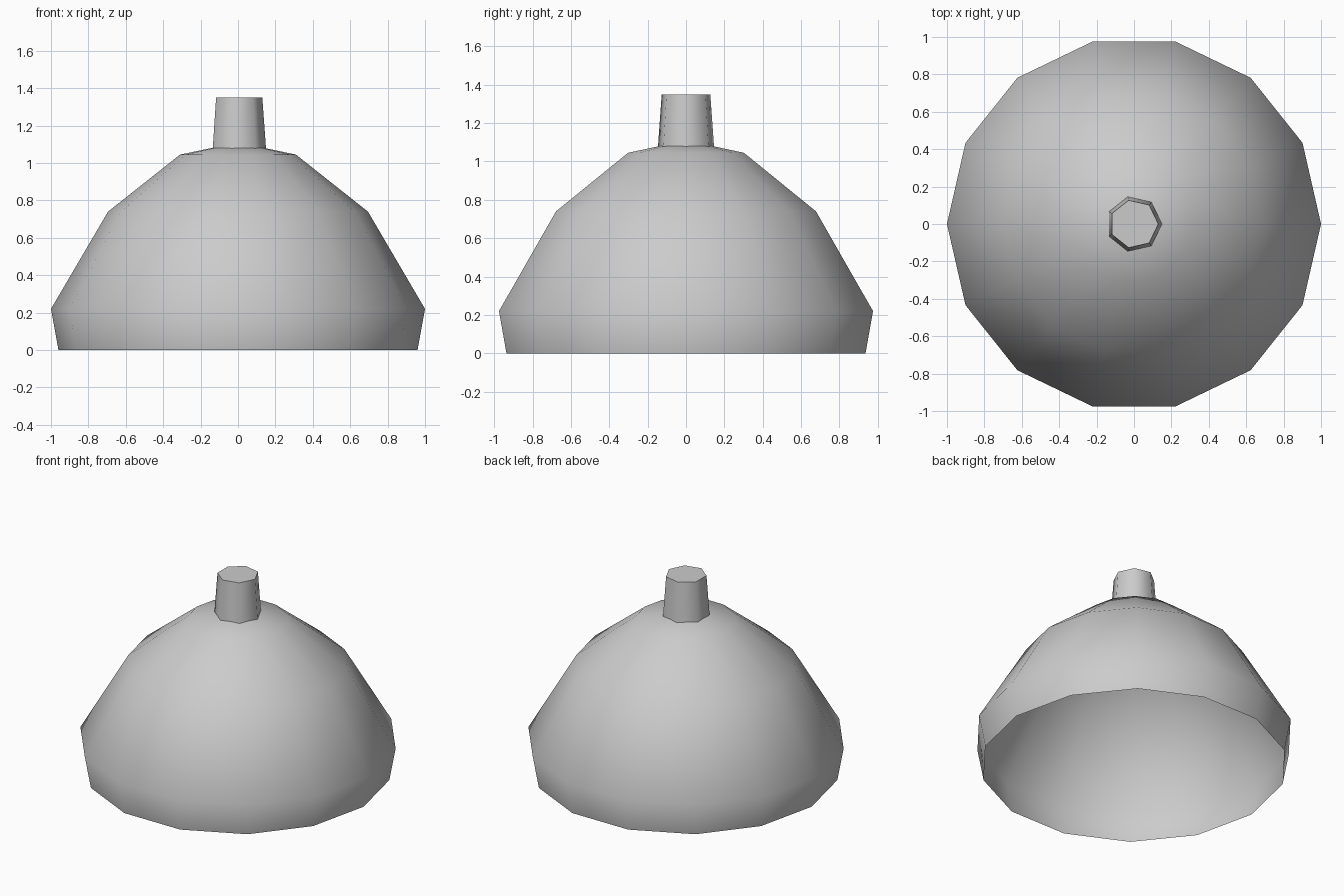
import bpy
import math

if "Cube" in bpy.data.objects:
    bpy.data.objects.remove(bpy.data.objects["Cube"], do_unlink=True)

grey = bpy.data.materials.new("light_grey")
grey.use_nodes = True
colour = (0.6, 0.6, 0.6, 1)
grey.diffuse_color = colour
grey.node_tree.nodes["Principled BSDF"].inputs["Base Color"].default_value = colour


def lathe(name, sides, profile, tip=None, cap=False):
    """Smooth surface of revolution, closed by a tip point or a flat cap."""
    verts, faces = [], []
    for radius, z in profile:
        for i in range(sides):
            a = math.tau * i / sides
            verts.append((radius * math.cos(a), radius * math.sin(a), z))
    for row in range(len(profile) - 1):
        b = row * sides
        for i in range(sides):
            j = (i + 1) % sides
            faces.append((b + i, b + j, b + sides + j, b + sides + i))
    last = (len(profile) - 1) * sides
    if tip is not None:
        verts.append((0, 0, tip))
        faces += [(last + i, last + (i + 1) % sides, last + sides) for i in range(sides)]
    if cap:
        faces.append(tuple(range(last, last + sides)))
    mesh = bpy.data.meshes.new(name)
    mesh.from_pydata(verts, [], faces)
    mesh.materials.append(grey)
    obj = bpy.data.objects.new(name, mesh)
    bpy.context.collection.objects.link(obj)
    bpy.ops.object.select_all(action="DESELECT")
    obj.select_set(True)
    bpy.context.view_layer.objects.active = obj
    bpy.ops.object.shade_smooth_by_angle(angle=math.radians(60))
    return obj


# Open shade: thin faceted shell with a turned-in rim
lathe("shade", 14, [(0.96, 0), (1.0, 0.22), (0.695, 0.74), (0.31, 1.045)], tip=1.11)

# Tapered stub on top, with a flat cap
lathe("neck", 7, [(0.15, 1.075), (0.13, 1.35)], cap=True)
